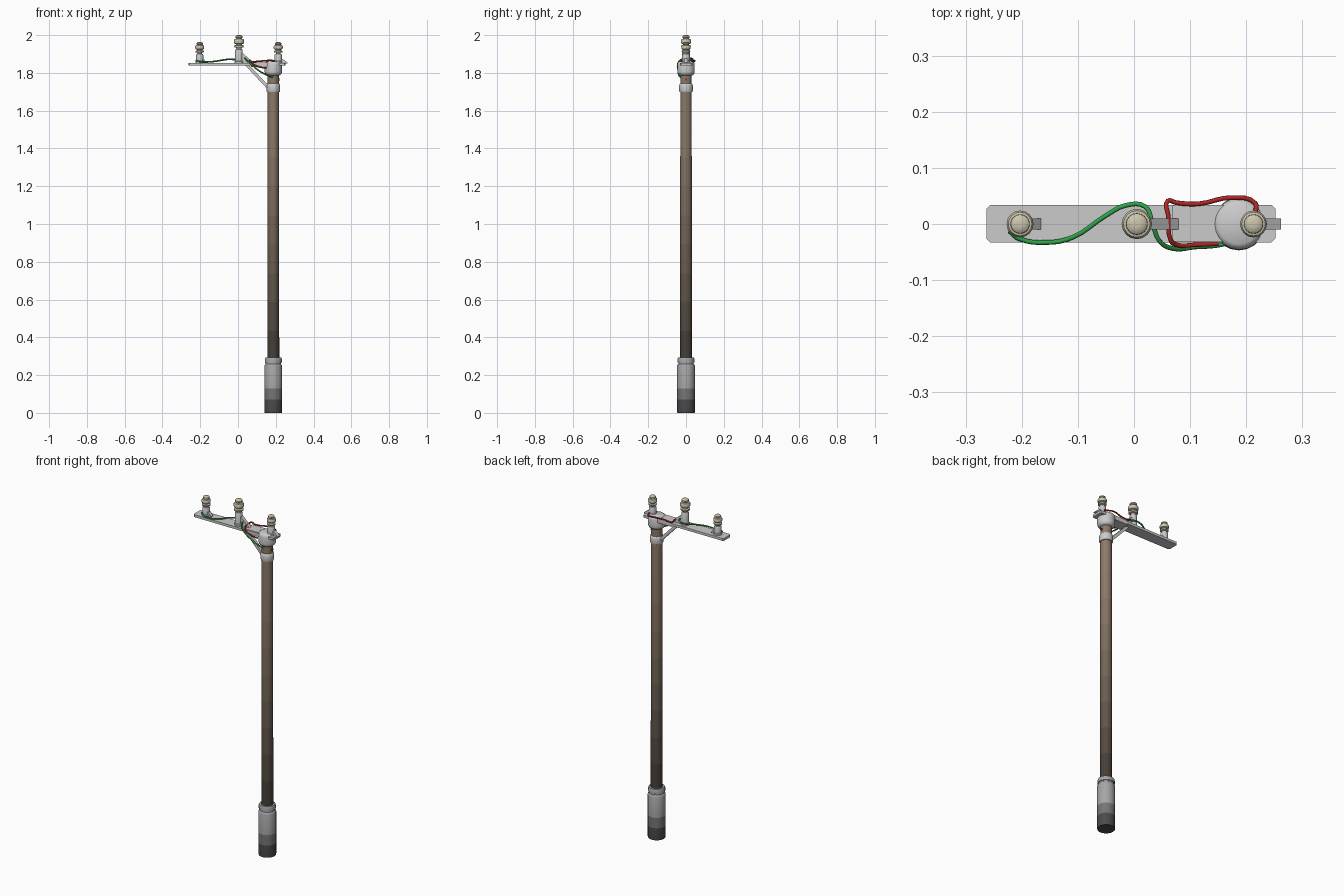
import bpy, math
from mathutils import Vector

if "Cube" in bpy.data.objects:
    bpy.data.objects.remove(bpy.data.objects["Cube"])

PX = 0.187  # pole axis

def material(name, c):
    m = bpy.data.materials.new(name)
    m.diffuse_color = (*c, 1)
    m.use_nodes = True
    m.node_tree.nodes["Principled BSDF"].inputs["Base Color"].default_value = m.diffuse_color
    return m

cream = material("cream_ceramic", (0.60, 0.56, 0.42))
green = material("green_wire", (0.03, 0.36, 0.07))
red = material("red_wire", (0.45, 0.02, 0.02))

def add(name, verts, faces, mats=(), smooth=True):
    me = bpy.data.meshes.new(name)
    me.from_pydata(verts, [], faces)
    for m in mats:
        me.materials.append(m)
    ob = bpy.data.objects.new(name, me)
    bpy.context.collection.objects.link(ob)
    bpy.ops.object.select_all(action='DESELECT')
    ob.select_set(True)
    bpy.context.view_layer.objects.active = ob
    if smooth:
        bpy.ops.object.shade_smooth_by_angle(angle=math.radians(40))
    return ob

def lathe(name, x, profile, mats=(), n=20):
    # profile: (radius, z) from bottom to top
    verts = [(x + r * math.cos(2 * math.pi * i / n), r * math.sin(2 * math.pi * i / n), z)
             for r, z in profile for i in range(n)]
    faces = [(k * n + i, k * n + (i + 1) % n, (k + 1) * n + (i + 1) % n, (k + 1) * n + i)
             for k in range(len(profile) - 1) for i in range(n)]
    faces += [tuple(reversed(range(n))), tuple(range(len(verts) - n, len(verts)))]
    return add(name, verts, faces, mats)

def prism(name, outline, axis, lo, hi, mats=()):
    # outline in xy extruded along z, or in xz extruded along y
    place = (lambda p, h: (p[0], p[1], h)) if axis == 'z' else (lambda p, h: (p[0], -h, p[1]))
    n = len(outline)
    verts = [place(p, h) for h in (lo, hi) for p in outline]
    faces = [(i, (i + 1) % n, n + (i + 1) % n, n + i) for i in range(n)]
    faces += [tuple(reversed(range(n))), tuple(range(n, 2 * n))]
    return add(name, verts, faces, mats, False)

def wire(name, pts, mat, r=0.0042):
    cu = bpy.data.curves.new(name, 'CURVE')
    cu.dimensions = '3D'
    cu.bevel_depth, cu.bevel_resolution, cu.resolution_u = r, 2, 4
    cu.use_fill_caps = True
    s = cu.splines.new('BEZIER')
    s.bezier_points.add(len(pts) - 1)
    for b, p in zip(s.bezier_points, pts):
        b.co = p
        b.handle_left_type = b.handle_right_type = 'AUTO'
    cu.materials.append(mat)
    ob = bpy.data.objects.new(name, cu)
    bpy.context.collection.objects.link(ob)

# wooden pole, weathered darker towards the foot
bands = 10
shades = []
for k in range(bands):
    t = min(1, 0.12 + 1.1 * k / (bands - 1))
    shades.append(material(f"pole_wood_{k}", (0.035 + 0.225 * t, 0.03 + 0.165 * t, 0.025 + 0.115 * t)))
pole = lathe("pole", PX, [(0.0315 - 0.0015 * k / bands, 0.28 + 1.53 * k / bands) for k in range(bands + 1)], shades)
for p in pole.data.polygons:
    p.material_index = min(bands - 1, max(0, int((p.center.z - 0.28) / 1.53 * bands)))

# base sleeve with dark foot and grooved rim
base_mats = [material("base_foot", (0.07, 0.07, 0.07)), material("base_mid", (0.18, 0.18, 0.18)),
             material("base_top", (0.38, 0.38, 0.38))]
base = lathe("base_sleeve", PX, [(0.046, 0), (0.047, 0.006), (0.047, 0.07), (0.047, 0.13), (0.047, 0.248),
             (0.044, 0.256), (0.041, 0.258), (0.041, 0.266), (0.045, 0.268), (0.045, 0.284),
             (0.042, 0.292), (0.031, 0.292)], base_mats)
for p in base.data.polygons:
    p.material_index = 0 if p.center.z < 0.07 else 1 if p.center.z < 0.13 else 2

# collar and head drum on the pole
lathe("brace_collar", PX, [(0.03, 1.698), (0.034, 1.700), (0.036, 1.706), (0.036, 1.732),
                           (0.033, 1.742), (0.03, 1.744)])
lathe("pole_head", PX, [(0.03, 1.786), (0.039, 1.790), (0.045, 1.800), (0.046, 1.806), (0.046, 1.846),
                        (0.043, 1.856), (0.036, 1.861)])

# cross arm with clipped corners, and the saddle plate joining it to the head
def clipped(x0, x1, y0, y1, c):
    return [(x0 + c, y0), (x1 - c, y0), (x1, y0 + c), (x1, y1 - c),
            (x1 - c, y1), (x0 + c, y1), (x0, y1 - c), (x0, y0 + c)]
prism("cross_arm", clipped(-0.263, 0.252, -0.033, 0.034, 0.007), 'z', 1.838, 1.852)
prism("saddle_plate", clipped(0.068, 0.19, -0.031, 0.034, 0.003), 'z', 1.832, 1.856)

# diagonal brace from the arm to the collar
prism("diagonal_brace", [(0.038, 1.840), (0.158, 1.712), (0.170, 1.724), (0.060, 1.840)], 'y', -0.009, 0.009)

# insulators on stems, each with a gusset on its right side
for name, x, top, stem, r, reach, rise in (("left", -0.203, 1.963, 1.900, 0.024, 0.037, 0.025),
                                           ("middle", 0.005, 2.0, 1.925, 0.027, 0.075, 0.055),
                                           ("right", 0.213, 1.963, 1.900, 0.024, 0.049, 0.025)):
    lathe(name + "_stem", x, [(0.023, 1.850), (0.023, 1.860), (0.020, 1.863), (0.020, stem - 0.006),
                              (0.017, stem), (0.011, stem + 0.002)], n=16)
    h = (top - stem) / 0.063
    prof = [(0.5, 0), (0.55, .007), (0.9, .009), (0.95, .016), (0.6, .019), (0.6, .023), (0.95, .026),
            (1.0, .031), (1.0, .040), (0.88, .045), (0.6, .047), (0.6, .050), (0.72, .052), (0.7, .058),
            (0.5, .062), (0.2, .063)]
    lathe(name + "_insulator", x, [(r * a, stem + z * h) for a, z in prof], [cream], 16)
    prism(name + "_gusset", [(x + 0.012, 1.850), (x + reach, 1.850), (x + reach, 1.855),
                             (x + 0.018, 1.852 + rise), (x + 0.012, 1.852 + rise)], 'y', -0.010, 0.010)

# wires
wire("green_wire", [(-0.222, -0.013, 1.866), (-0.205, -0.026, 1.860), (-0.155, -0.033, 1.858),
     (-0.11, -0.024, 1.863), (-0.05, 0.015, 1.872), (-0.015, 0.033, 1.871), (0.02, 0.031, 1.876),
     (0.032, 0.005, 1.880), (0.045, -0.030, 1.868), (0.07, -0.044, 1.845), (0.11, -0.041, 1.812),
     (0.15, -0.038, 1.790), (0.185, -0.029, 1.776)], green)
wire("red_wire", [(0.217, 0.022, 1.868), (0.216, 0.037, 1.862), (0.175, 0.047, 1.866), (0.115, 0.036, 1.862),
     (0.075, 0.038, 1.860), (0.060, 0.041, 1.864), (0.061, 0.015, 1.868), (0.066, -0.030, 1.860),
     (0.075, -0.037, 1.850), (0.11, -0.037, 1.832), (0.15, -0.035, 1.826)], red)
wire("red_wire_end", [(0.205, 0, 1.765), (0.221, 0, 1.765)], red, 0.007)
